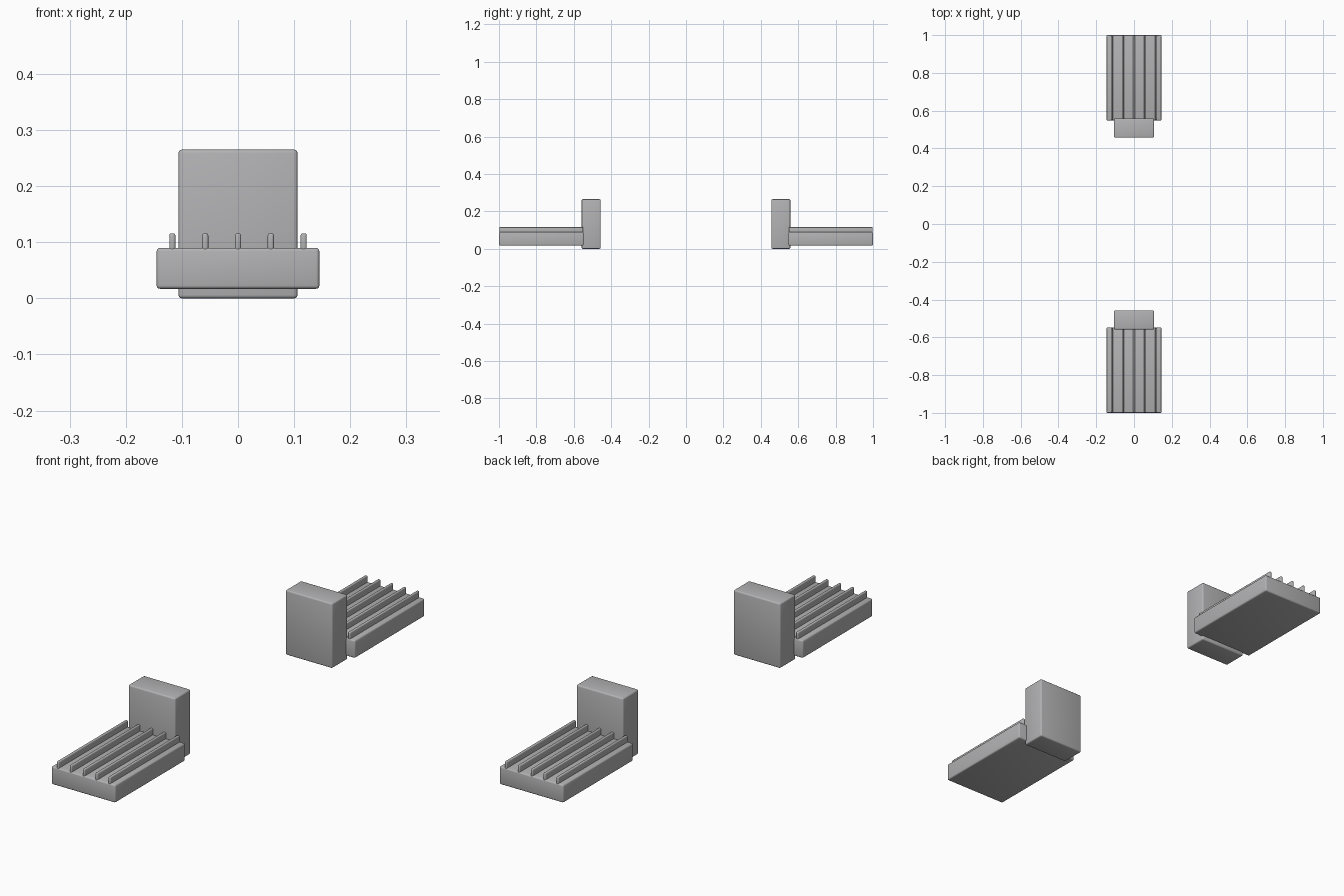
import bpy, bmesh

if "Cube" in bpy.data.objects:
    bpy.data.objects.remove(bpy.data.objects["Cube"])

grey = bpy.data.materials.new("plain grey")
grey.diffuse_color = (0.45, 0.45, 0.46, 1)
grey.use_nodes = True
grey.node_tree.nodes["Principled BSDF"].inputs["Base Color"].default_value = grey.diffuse_color


def box(name, x0, x1, y0, y1, z0, z1, bevel):
    """Axis-aligned box with softly rounded edges."""
    bm = bmesh.new()
    bmesh.ops.create_cube(bm, size=1)
    for v in bm.verts:
        v.co.x = x1 if v.co.x > 0 else x0
        v.co.y = y1 if v.co.y > 0 else y0
        v.co.z = z1 if v.co.z > 0 else z0
    bmesh.ops.bevel(bm, geom=bm.edges[:], offset=bevel, segments=3,
                    profile=0.5, affect='EDGES')
    bmesh.ops.recalc_face_normals(bm, faces=bm.faces[:])
    me = bpy.data.meshes.new(name)
    bm.to_mesh(me)
    bm.free()
    me.materials.append(grey)
    ob = bpy.data.objects.new(name, me)
    bpy.context.collection.objects.link(ob)
    bpy.ops.object.select_all(action='DESELECT')
    ob.select_set(True)
    bpy.context.view_layer.objects.active = ob
    bpy.ops.object.shade_smooth_by_angle(angle=0.6)
    return ob


for side, s in (("front", -1), ("back", 1)):
    def span(a, b):
        return sorted((s * a, s * b))
    # upright block on the inner end
    box(side + "_upright_block", -0.106, 0.106, *span(0.457, 0.558), 0, 0.265, 0.006)
    # flat tread plate
    box(side + "_tread_plate", -0.145, 0.145, *span(0.548, 1.0), 0.017, 0.09, 0.006)
    # five grip ribs
    for i in range(5):
        x = (i - 2) * 0.0585
        box(f"{side}_grip_rib_{i + 1}", x - 0.0055, x + 0.0055,
            *span(0.55, 0.998), 0.08, 0.116, 0.004)
